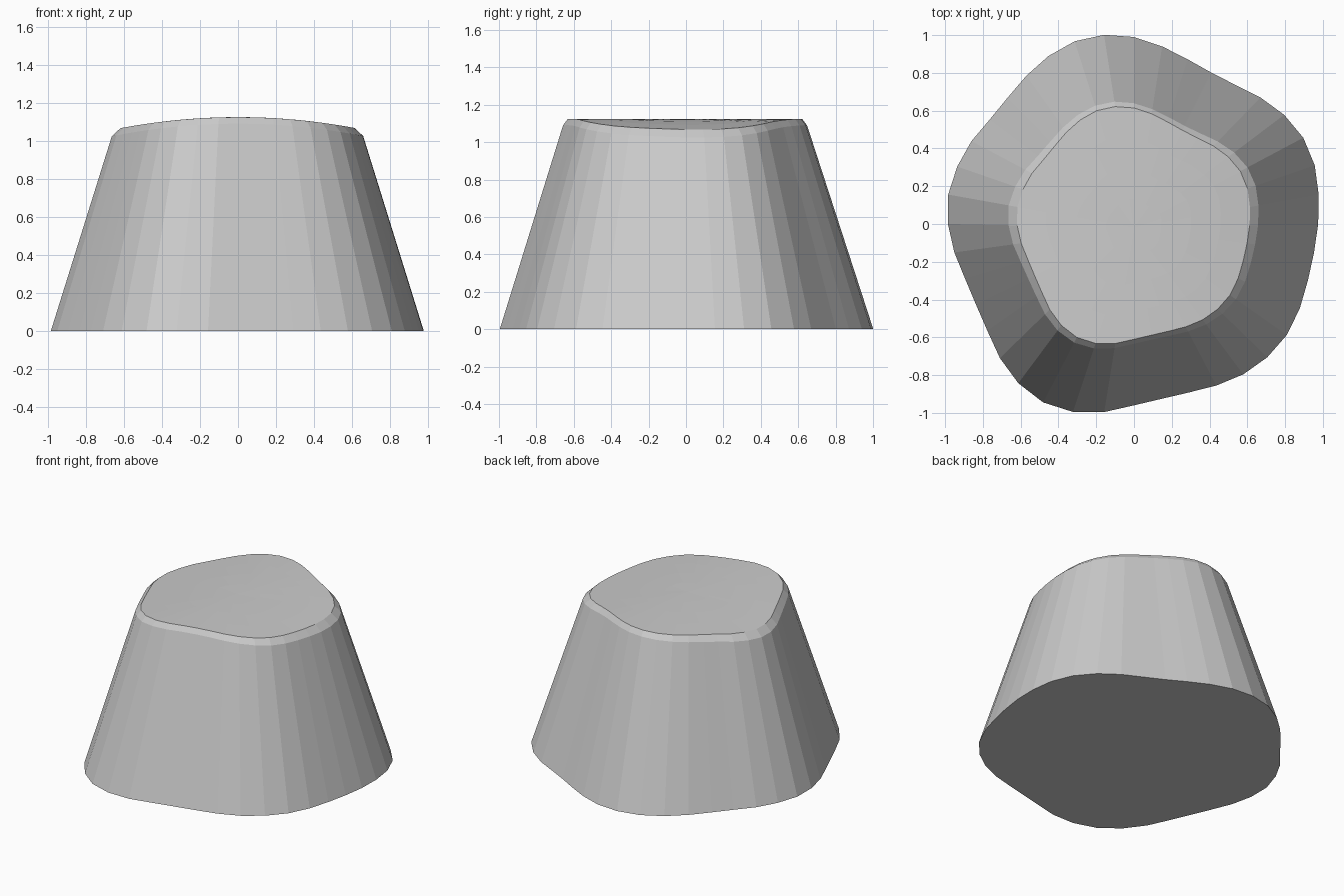
import bpy, bmesh, math

if "Cube" in bpy.data.objects:
    bpy.data.objects.remove(bpy.data.objects["Cube"])

# Wavy outline: one radius every 9 degrees, counter-clockwise from +x
RADII = [.975, .990, 1.006, 1.006, .983, .947, .911, .900, .917, .952,
         .990, 1.014, 1.017, .998, .970, .946, .943, .966, .984, .996,
         .985, .963, .940, .939, .960, 1.004, 1.042, 1.060, 1.046, 1.008,
         .960, .937, .938, .960, .984, .998, 1.000, .985, .968, .965]
N = len(RADII)
CENTRE_Y = -0.02      # taper centre
TAPER = 0.318         # scale lost per unit of height


def crown(x):
    """Height of the top, gently arched across x."""
    return 1.125 - x * x / 6.6


def outline(i, scale):
    a = 2 * math.pi * i / N
    x = RADII[i] * math.cos(a) * scale
    y = CENTRE_Y + (RADII[i] * math.sin(a) - CENTRE_Y) * scale
    return x, y


bm = bmesh.new()


def ring(scale, height):
    verts = []
    for i in range(N):
        x, y = outline(i, scale(i) if callable(scale) else scale)
        verts.append(bm.verts.new((x, y, height(x))))
    return verts


def shoulder_scale(i):
    s = 0.665
    for _ in range(4):
        s = 1 - TAPER * (crown(outline(i, s)[0]) - 0.034)
    return s


# Base, tapered wall, bevelled shoulder, then rings across the arched top
rings = [ring(1.0, lambda x: 0.0),
         ring(shoulder_scale, lambda x: crown(x) - 0.034)]
rings += [ring(s, crown) for s in (0.628, 0.47, 0.31, 0.15)]
bm.faces.new(rings[0][::-1])
for low, high in zip(rings, rings[1:]):
    for i in range(N):
        j = (i + 1) % N
        bm.faces.new((low[i], low[j], high[j], high[i]))
tip = bm.verts.new((0, CENTRE_Y, crown(0)))
for i in range(N):
    bm.faces.new((rings[-1][i], rings[-1][(i + 1) % N], tip))

bm.normal_update()
mesh = bpy.data.meshes.new("tapered_block")
bm.to_mesh(mesh)
bm.free()
block = bpy.data.objects.new("tapered_block", mesh)
bpy.context.collection.objects.link(block)
